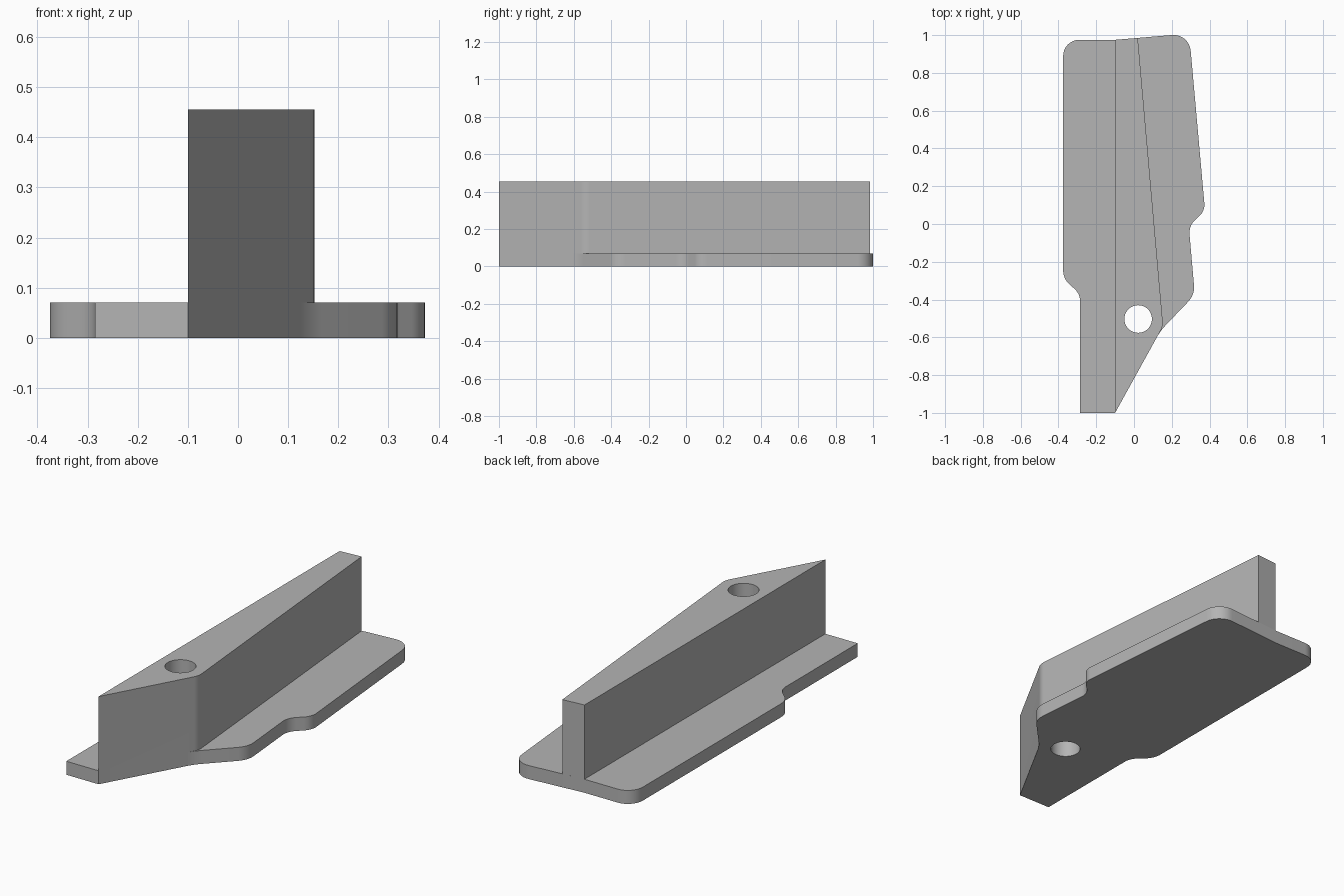
import bpy, bmesh, math
from mathutils import Vector

cube = bpy.data.objects.get("Cube")
if cube:
    bpy.data.objects.remove(cube, do_unlink=True)

grey = bpy.data.materials.new("plain grey")
grey.use_nodes = True
grey.diffuse_color = (0.46, 0.46, 0.46, 1)
grey.node_tree.nodes["Principled BSDF"].inputs["Base Color"].default_value = (0.46, 0.46, 0.46, 1)


def rounded(corners, steps=8):
    """Outline from (x, y, tangent length) corners, each rounded by an arc-like curve."""
    pts = []
    for i, (x, y, cut) in enumerate(corners):
        p = Vector((x, y))
        if cut == 0:
            pts.append(p)
            continue
        d1 = (Vector(corners[i - 1][:2]) - p).normalized()
        d2 = (Vector(corners[(i + 1) % len(corners)][:2]) - p).normalized()
        half = d1.angle(d2) / 2
        radius = cut * math.tan(half)
        centre = p + (d1 + d2).normalized() * cut / math.cos(half)
        start, end = p + d1 * cut - centre, p + d2 * cut - centre
        for k in range(steps + 1):
            arm = start.to_3d().normalized().slerp(end.to_3d().normalized(), k / steps)
            pts.append(centre + arm.to_2d() * radius)
    return pts


def slab(name, pts, bottom, top):
    """Straight extrusion of an outline."""
    bm = bmesh.new()
    face = bm.faces.new([bm.verts.new((p.x, p.y, bottom)) for p in pts])
    new = bmesh.ops.extrude_face_region(bm, geom=[face])["geom"]
    bmesh.ops.translate(bm, vec=(0, 0, top - bottom),
                        verts=[v for v in new if isinstance(v, bmesh.types.BMVert)])
    bmesh.ops.recalc_face_normals(bm, faces=bm.faces)
    mesh = bpy.data.meshes.new(name)
    bm.to_mesh(mesh)
    bm.free()
    mesh.materials.append(grey)
    obj = bpy.data.objects.new(name, mesh)
    bpy.context.collection.objects.link(obj)
    return obj


def combine(target, tool, operation):
    """Apply a boolean and discard the tool."""
    mod = target.modifiers.new(operation, "BOOLEAN")
    mod.operation, mod.object, mod.solver = operation, tool, "EXACT"
    bpy.context.view_layer.objects.active = target
    bpy.ops.object.modifier_apply(modifier=mod.name)
    bpy.data.objects.remove(tool, do_unlink=True)


# Flat flange with rounded and notched sides
bracket = slab("ribbed_bracket", rounded([
    (-0.285, -1, 0), (-0.10, -1, 0), (0.14, -0.565, 0.04), (0.322, -0.375, 0.05),
    (0.29, -0.01, 0.045), (0.376, 0.07, 0.04), (0.292, 1.008, 0.09),
    (-0.10, 0.975, 0), (-0.375, 0.975, 0.085),
    (-0.375, -0.29, 0.045), (-0.285, -0.37, 0.04)]), 0, 0.07)

# Tall tapering rib, widest near the hole
rib = slab("rib", rounded([
    (-0.10, -1, 0), (0.154, -0.54, 0.025), (0.02, 0.985, 0), (-0.10, 0.975, 0)]), 0, 0.455)
combine(bracket, rib, "UNION")

# Vertical through hole
circle = [Vector((0.022 + 0.073 * math.cos(a), -0.503 + 0.073 * math.sin(a)))
          for a in (math.tau * i / 48 for i in range(48))]
combine(bracket, slab("hole_cutter", circle, -0.1, 0.6), "DIFFERENCE")

# Smooth the rounded corners and the bore, keep the other edges crisp
bpy.ops.object.select_all(action="DESELECT")
bracket.select_set(True)
bpy.context.view_layer.objects.active = bracket
bpy.ops.object.shade_smooth_by_angle(angle=math.radians(15))
